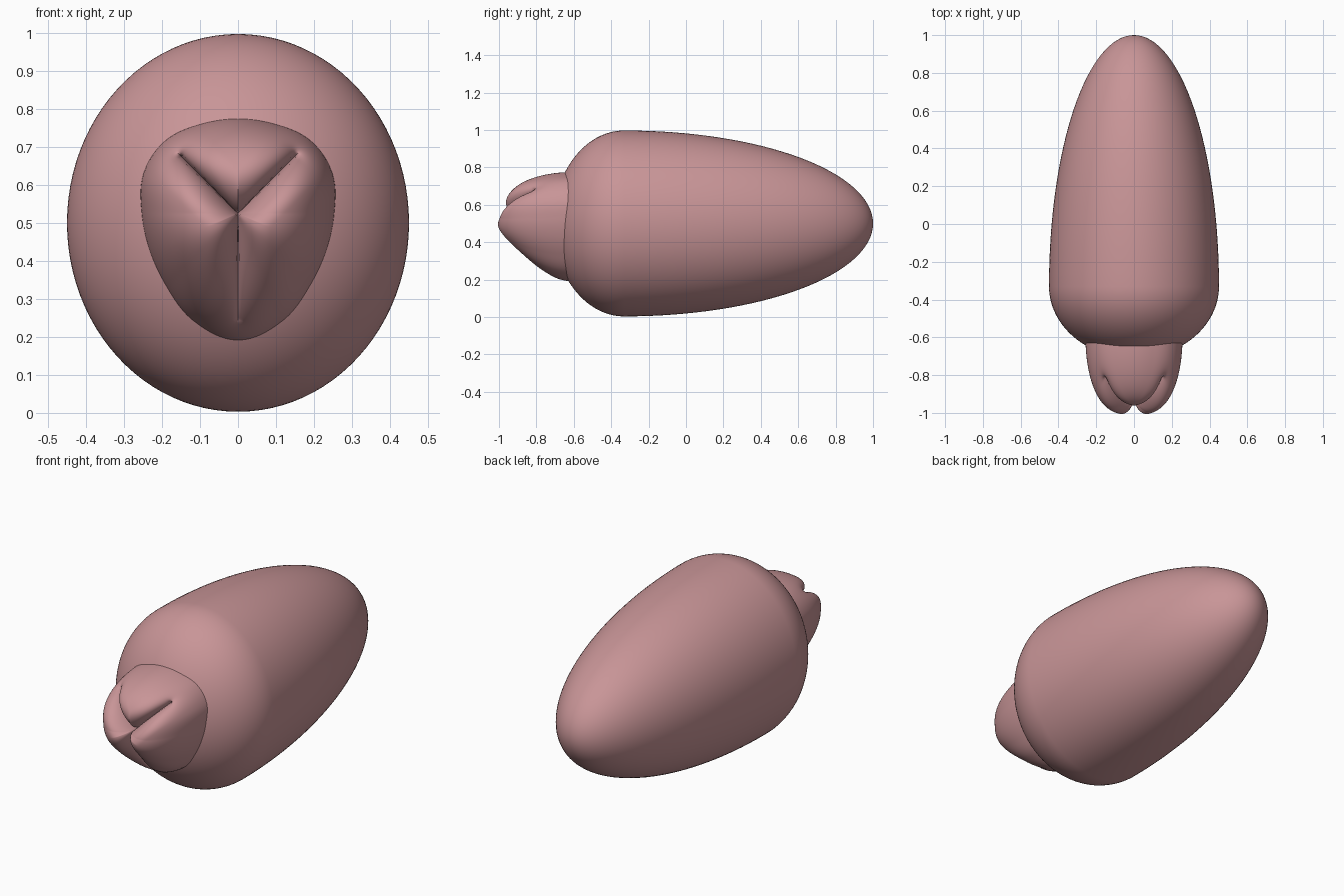
import bpy, bmesh, math
from mathutils import Vector

cube = bpy.data.objects.get("Cube")
if cube:
    bpy.data.objects.remove(cube)

pink = bpy.data.materials.new("dusty_pink")
pink.use_nodes = True
colour = (0.58, 0.30, 0.31, 1)
pink.diffuse_color = colour
bsdf = pink.node_tree.nodes["Principled BSDF"]
bsdf.inputs["Base Color"].default_value = colour
bsdf.inputs["Roughness"].default_value = 0.6


def finish(name, bm):
    bmesh.ops.recalc_face_normals(bm, faces=bm.faces)
    mesh = bpy.data.meshes.new(name)
    bm.to_mesh(mesh)
    bm.free()
    mesh.materials.append(pink)
    for poly in mesh.polygons:
        poly.use_smooth = True
    obj = bpy.data.objects.new(name, mesh)
    bpy.context.collection.objects.link(obj)
    return obj


# Egg-shaped body: a sphere with a long back half and a blunt front half
bm = bmesh.new()
bmesh.ops.create_uvsphere(bm, u_segments=96, v_segments=64, radius=1)
for v in bm.verts:
    x, y, z = v.co.x, v.co.z, v.co.y
    v.co = (x * 0.45, -0.33 + y * (1.33 if y > 0 else 0.38), 0.5 + z * 0.497)
finish("body", bm)

# Snout: three rounded lobes that meet in a Y-shaped crease
CENTRE = Vector((0, 0.525))
BASE = -0.60
# Outline radius, sampled evenly from the bottom to the top
OUTLINE = [0.335, 0.308, 0.27, 0.253, 0.254, 0.27, 0.271, 0.255, 0.25]
# Crease arms: end point from the centre, depth at the centre and at the end
ARMS = [(Vector((0.15, 0.15)), 0.12, 0.11),
        (Vector((-0.15, 0.15)), 0.12, 0.11),
        (Vector((0, -0.28)), 0.12, 0.03)]
LOBE = 0.085


def outline_radius(angle):
    f = math.acos(max(-1, min(1, -math.sin(angle)))) / math.pi * 8
    i = min(int(f), 7)
    f -= i
    at = lambda k: OUTLINE[8 - abs(8 - abs(k))]
    a, b, c, d = (at(i + k) for k in (-1, 0, 1, 2))
    return b + 0.5 * f * (c - a + f * (2*a - 5*b + 4*c - d + f * (3*(b - c) + d - a)))


def dome(angle, t):
    s = math.sin(angle)
    power = 3 if s > 0 else 3 - 2 * s * s
    height = 0.41 - 0.035 * max(s, 0) ** 2 + 0.015 * max(-s, 0)
    return height * math.sqrt(max(0, 1 - t ** power))


def crease(p):
    deepest = 0
    for end, start_depth, end_depth in ARMS:
        along = max(0, min(1, p.dot(end) / end.length_squared))
        u = min((p - end * along).length / LOBE, 1)
        depth = start_depth + (end_depth - start_depth) * along
        deepest = max(deepest, depth * (1 - math.sqrt(u * (2 - u))))
    return deepest


bm = bmesh.new()
SEG, RINGS = 240, 64
rings = []
for k in range(1, RINGS + 1):
    t = math.sin(math.pi / 2 * k / RINGS)
    ring = []
    for j in range(SEG):
        angle = math.tau * j / SEG
        p = Vector((math.cos(angle), math.sin(angle))) * outline_radius(angle) * t
        h = max(0, dome(angle, t) - crease(p))
        ring.append(bm.verts.new((p.x, BASE - h, CENTRE.y + p.y)))
    rings.append(ring)
tip = bm.verts.new((0, BASE - dome(0, 0) + crease(Vector((0, 0))), CENTRE.y))
for j in range(SEG):
    n = (j + 1) % SEG
    bm.faces.new((tip, rings[0][j], rings[0][n]))
    for a, b in zip(rings, rings[1:]):
        bm.faces.new((a[j], b[j], b[n], a[n]))
bm.faces.new(rings[-1])
snout = finish("snout_lobes", bm)

# Keep the crease and the hidden rear edge crisp
bpy.ops.object.select_all(action='DESELECT')
snout.select_set(True)
bpy.context.view_layer.objects.active = snout
bpy.ops.object.shade_smooth_by_angle(angle=math.radians(50))
